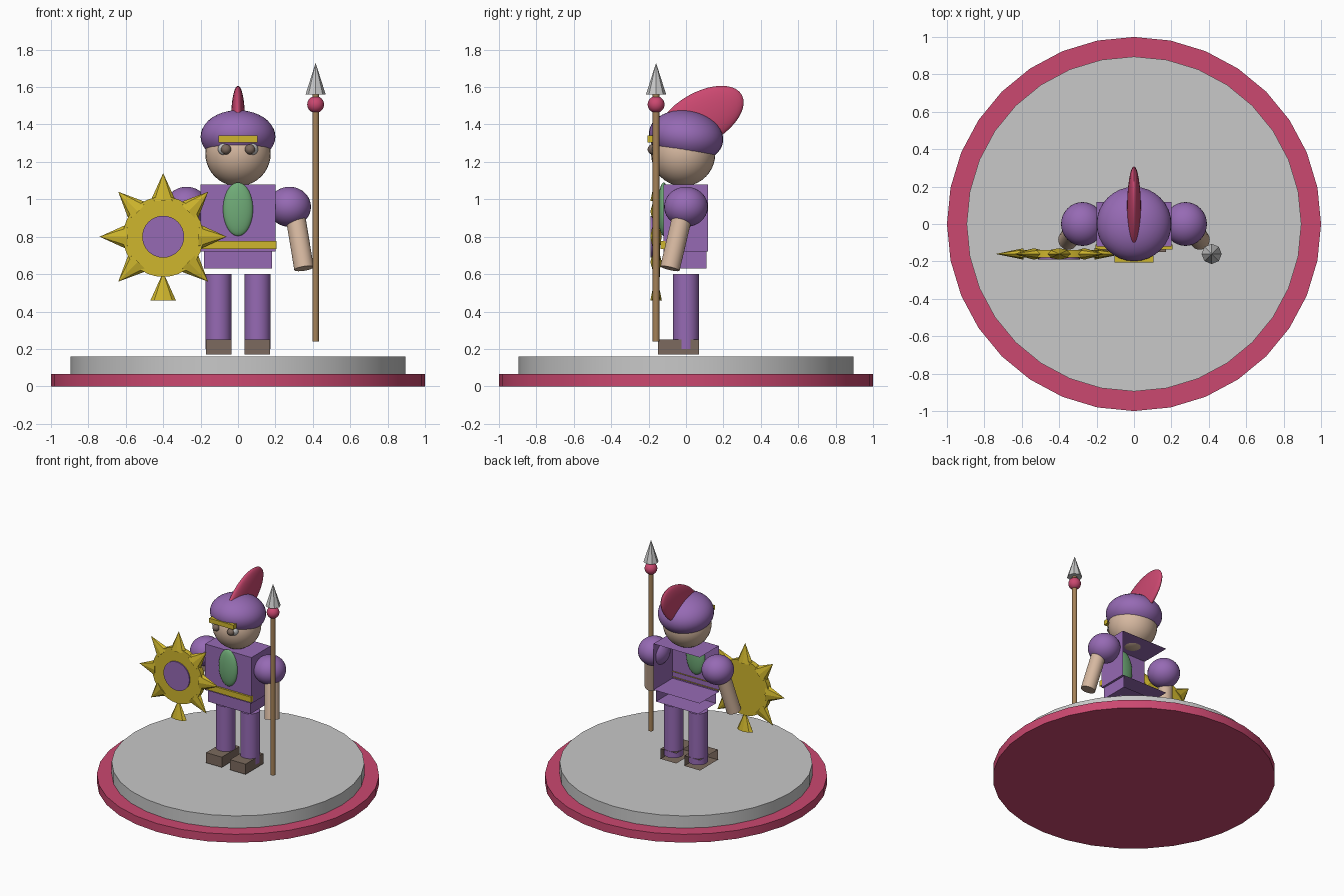
import bpy, bmesh, math
from mathutils import Matrix, Vector

if "Cube" in bpy.data.objects:
    bpy.data.objects.remove(bpy.data.objects["Cube"])


def material(name, r, g, b):
    def lin(c):
        c /= 255
        return c / 12.92 if c < 0.04045 else ((c + 0.055) / 1.055) ** 2.4
    m = bpy.data.materials.new(name)
    m.diffuse_color = (lin(r), lin(g), lin(b), 1)
    m.use_nodes = True
    m.node_tree.nodes["Principled BSDF"].inputs["Base Color"].default_value = m.diffuse_color
    return m


PURPLE = material("purple", 150, 106, 180)
RED = material("crimson", 203, 72, 112)
GREY = material("light grey", 200, 200, 200)
GOLD = material("gold", 207, 182, 45)
SKIN = material("skin", 214, 184, 160)
GREEN = material("green", 112, 172, 120)
BROWN = material("dark brown", 124, 106, 94)
WOOD = material("wood", 165, 130, 88)


def finish(name, bm, mat, smooth=True):
    me = bpy.data.meshes.new(name)
    bm.to_mesh(me)
    bm.free()
    me.materials.append(mat)
    ob = bpy.data.objects.new(name, me)
    bpy.context.collection.objects.link(ob)
    if smooth:
        bpy.ops.object.select_all(action='DESELECT')
        ob.select_set(True)
        bpy.context.view_layer.objects.active = ob
        bpy.ops.object.shade_smooth_by_angle(angle=math.radians(40))
    return ob


def ellipsoid(name, loc, radii, mat, tilt=0):
    bm = bmesh.new()
    bmesh.ops.create_uvsphere(bm, u_segments=32, v_segments=20, radius=1)
    bm.transform(Matrix.Translation(loc) @ Matrix.Rotation(math.radians(tilt), 4, 'X')
                 @ Matrix.Diagonal((*radii, 1)))
    return finish(name, bm, mat)


def rod(name, a, b, r1, mat, r2=None, sides=24, smooth=True, flatten=1):
    """Cylinder or cone from point a to point b; flatten squashes it along y."""
    a, b = Vector(a), Vector(b)
    d = b - a
    bm = bmesh.new()
    bmesh.ops.create_cone(bm, cap_ends=True, segments=sides, radius1=r1,
                          radius2=r1 if r2 is None else r2, depth=d.length)
    if d.x == 0 and d.y == 0:
        turn = Matrix()
    else:
        turn = d.to_track_quat('Z', 'Y').to_matrix().to_4x4()
    mid = Matrix.Translation((a + b) / 2)
    bm.transform(mid @ Matrix.Diagonal((1, flatten, 1, 1)) @ turn)
    return finish(name, bm, mat, smooth)


def open_box(name, lo, hi, mat):
    """Box whose back (+y) and left (-x) sides are open."""
    lo, hi = Vector(lo), Vector(hi)
    bm = bmesh.new()
    bmesh.ops.create_cube(bm, size=1)
    bm.normal_update()
    gone = [f for f in bm.faces if f.normal.y > 0.5 or f.normal.x < -0.5]
    bmesh.ops.delete(bm, geom=gone, context='FACES')
    bm.transform(Matrix.Translation((lo + hi) / 2) @ Matrix.Diagonal((*(hi - lo), 1)))
    return finish(name, bm, mat, False)


# Round stand
rod("stand_rim", (0, 0, 0), (0, 0, 0.065), 1.0, RED, sides=32)
rod("stand_top", (0, 0, 0.065), (0, 0, 0.16), 0.895, GREY, sides=32)

# Body
open_box("torso", (-0.2, -0.12, 0.72), (0.2, 0.117, 1.08), PURPLE)
open_box("skirt", (-0.183, -0.11, 0.63), (0.183, 0.11, 0.72), PURPLE)
open_box("belt", (-0.205, -0.135, 0.735), (0.205, -0.11, 0.778), GOLD)
ellipsoid("chest_gem", (0, -0.12, 0.947), (0.08, 0.03, 0.143), GREEN)

# Limbs
for s, side in ((-1, "left"), (1, "right")):
    rod(side + "_leg", (s * 0.105, 0, 0.2), (s * 0.105, 0, 0.6), 0.07, PURPLE)
    x0, x1 = sorted((s * 0.035, s * 0.17))
    open_box(side + "_shoe", (x0, -0.15, 0.17), (x1, 0.07, 0.25), BROWN)
    ellipsoid(side + "_shoulder", (s * 0.275, 0, 0.96), (0.115, 0.117, 0.107), PURPLE)
    rod(side + "_forearm", (s * 0.3, -0.01, 0.95), (s * 0.353, -0.086, 0.63), 0.053, SKIN)

# Head and face
ellipsoid("head", (0, -0.015, 1.245), (0.175, 0.172, 0.175), SKIN)
for s, side in ((-1, "left"), (1, "right")):
    ellipsoid(side + "_eye", (s * 0.073, -0.152, 1.268), (0.034, 0.034, 0.034), GREY)
    ellipsoid(side + "_pupil", (s * 0.064, -0.178, 1.267), (0.027, 0.027, 0.027), BROWN)

# Helmet, tilted up at the front, with brow band and crest
ellipsoid("helmet", (0, 0, 1.335), (0.2, 0.2, 0.14), PURPLE, tilt=-8)
open_box("brow_band", (-0.104, -0.207, 1.305), (0.104, -0.17, 1.34), GOLD)
ellipsoid("crest", (0, 0.077, 1.432), (0.037, 0.255, 0.138), RED, tilt=30)

# Sun shield
SX, SY, SZ = -0.4, -0.16, 0.8
rod("shield_disc", (SX, SY + 0.02, SZ), (SX, SY - 0.02, SZ), 0.215, GOLD, sides=32)
rod("shield_boss", (SX, SY - 0.02, SZ), (SX, SY - 0.029, SZ), 0.112, PURPLE, sides=32)
for i in range(8):
    a = i * math.pi / 4
    c, s = math.cos(a), math.sin(a)
    rod("shield_spike_%d" % (i + 1), (SX + 0.19 * c, SY, SZ + 0.19 * s),
        (SX + 0.34 * c, SY, SZ + 0.34 * s), 0.068, GOLD, r2=0, sides=8,
        smooth=False, flatten=0.45)

# Spear
PX, PY = 0.415, -0.16
rod("spear_shaft", (PX, PY, 0.24), (PX, PY, 1.57), 0.018, WOOD, sides=12)
ellipsoid("spear_ball", (PX, PY, 1.507), (0.045, 0.045, 0.045), RED)
rod("spear_tip", (PX, PY, 1.56), (PX, PY, 1.73), 0.054, GREY, r2=0, sides=8, smooth=False)
